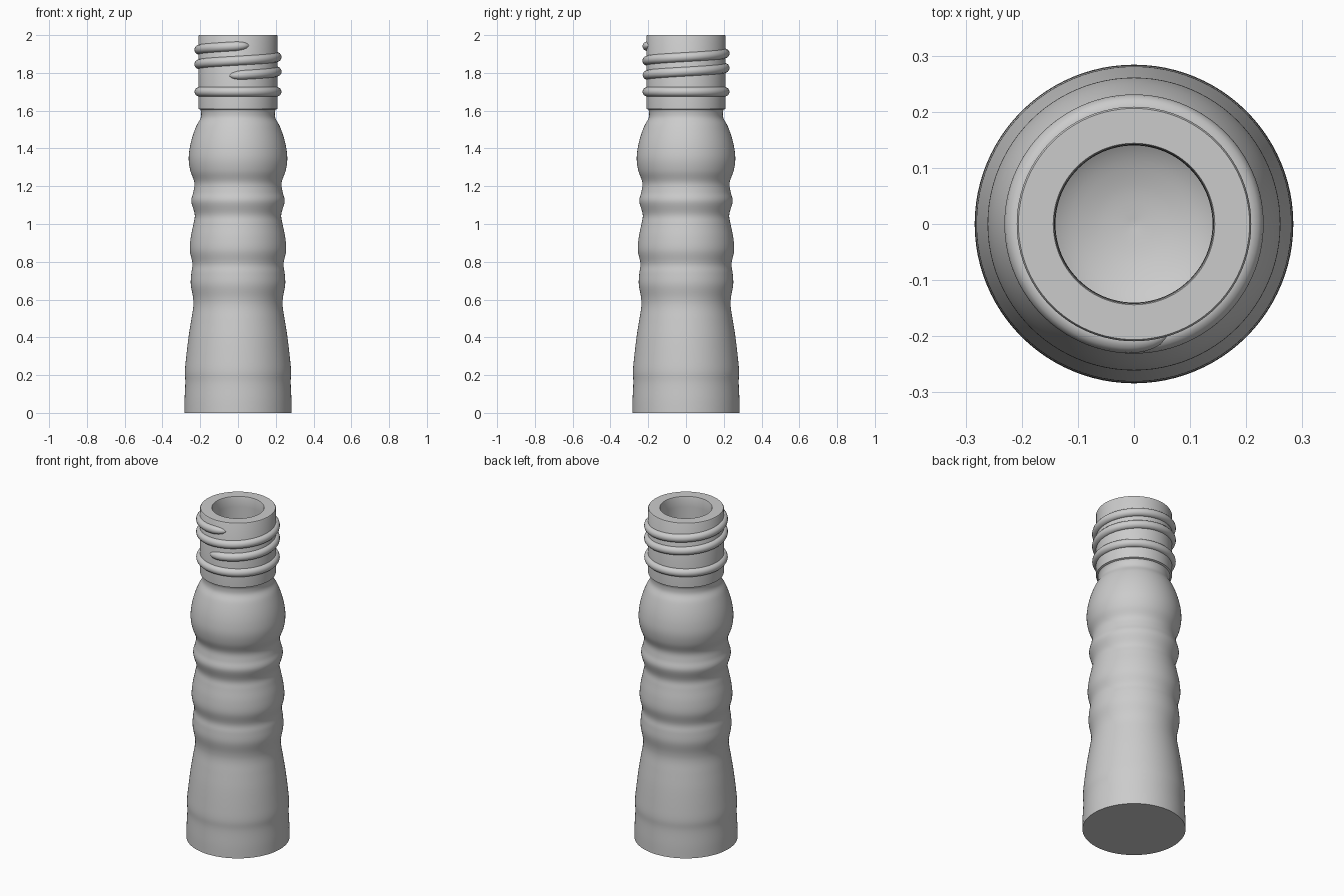
import bpy, bmesh, math
from mathutils import Vector

if "Cube" in bpy.data.objects:
    bpy.data.objects.remove(bpy.data.objects["Cube"])

SEG = 96


def smooth_profile(pts, steps=5):
    """Catmull-Rom interpolation through (radius, z) points."""
    p = [Vector(q) for q in [pts[0]] + pts + [pts[-1]]]
    out = []
    for a, b, c, d in zip(p, p[1:], p[2:], p[3:]):
        for i in range(steps):
            t = i / steps
            out.append(0.5 * (2 * b + (c - a) * t + (2 * a - 5 * b + 4 * c - d) * t * t
                              + (3 * b - a - 3 * c + d) * t ** 3))
    return [tuple(v) for v in out] + [pts[-1]]


def finish(name, bm):
    bmesh.ops.remove_doubles(bm, verts=bm.verts, dist=1e-5)
    bmesh.ops.recalc_face_normals(bm, faces=bm.faces)
    mesh = bpy.data.meshes.new(name)
    bm.to_mesh(mesh)
    bm.free()
    obj = bpy.data.objects.new(name, mesh)
    bpy.context.collection.objects.link(obj)
    bpy.ops.object.select_all(action='DESELECT')
    obj.select_set(True)
    bpy.context.view_layer.objects.active = obj
    bpy.ops.object.shade_smooth_by_angle(angle=math.radians(40))
    return obj


def lathe(name, profile):
    bm = bmesh.new()
    verts = [bm.verts.new((r, 0, z)) for r, z in profile]
    edges = [bm.edges.new(e) for e in zip(verts, verts[1:])]
    bmesh.ops.spin(bm, geom=verts + edges, cent=(0, 0, 0), axis=(0, 0, 1),
                   angle=2 * math.pi, steps=SEG)
    return finish(name, bm)


# Bottle: rippled outer wall, straight neck, bore and rounded cavity
outer = smooth_profile([
    (0.284, 0), (0.283, 0.07), (0.279, 0.16), (0.281, 0.22), (0.275, 0.29),
    (0.262, 0.40), (0.248, 0.49), (0.237, 0.56), (0.238, 0.61), (0.250, 0.68),
    (0.247, 0.74), (0.241, 0.79), (0.255, 0.86), (0.250, 0.93), (0.236, 1.00),
    (0.229, 1.05), (0.247, 1.12), (0.236, 1.17), (0.231, 1.22), (0.252, 1.28),
    (0.261, 1.34), (0.256, 1.40), (0.242, 1.46), (0.220, 1.52), (0.198, 1.56),
    (0.195, 1.59), (0.199, 1.606)])
inner = smooth_profile([
    (0.142, 1.995), (0.14, 1.62), (0.145, 1.56), (0.178, 1.46), (0.195, 1.34),
    (0.175, 1.22), (0.175, 1.08), (0.185, 0.86), (0.175, 0.60), (0.195, 0.40),
    (0.212, 0.25), (0.195, 0.17), (0.14, 0.11), (0.07, 0.08), (0, 0.07)])
lathe("bottle", [(0, 0)] + outer + [(0.209, 1.61), (0.209, 1.995), (0.206, 2.0),
                                    (0.144, 2.0)] + inner)

# Bead ring below the screw thread
bead = [(0.205 + 0.025 * math.cos(a), 1.70 + 0.025 * math.sin(a))
        for a in (2 * math.pi * i / 20 for i in range(21))]
lathe("neck_ring", bead)

# Screw thread: a round bead swept along a helix, tapering at both ends
bm = bmesh.new()
START, TURNS, N, SIDES = -0.22, 2.08, 200, 14
rings = []
for i in range(N + 1):
    t = i / N
    ang = -math.pi / 2 + START + t * TURNS * 2 * math.pi
    z = 1.785 + 0.077 * TURNS * t
    end = min(t, 1 - t) * N / 6
    size = 0.025 * (math.sqrt(max(0.02, 1 - (1 - end) ** 2)) if end < 1 else 1)
    ring = []
    for k in range(SIDES):
        b = 2 * math.pi * k / SIDES
        r = 0.206 + size * math.cos(b)
        ring.append(bm.verts.new((r * math.cos(ang), r * math.sin(ang),
                                  z + size * math.sin(b))))
    rings.append(ring)
for a, b in zip(rings, rings[1:]):
    for k in range(SIDES):
        n = (k + 1) % SIDES
        bm.faces.new((a[k], a[n], b[n], b[k]))
bm.faces.new(rings[0])
bm.faces.new(rings[-1])
finish("screw_thread", bm)
